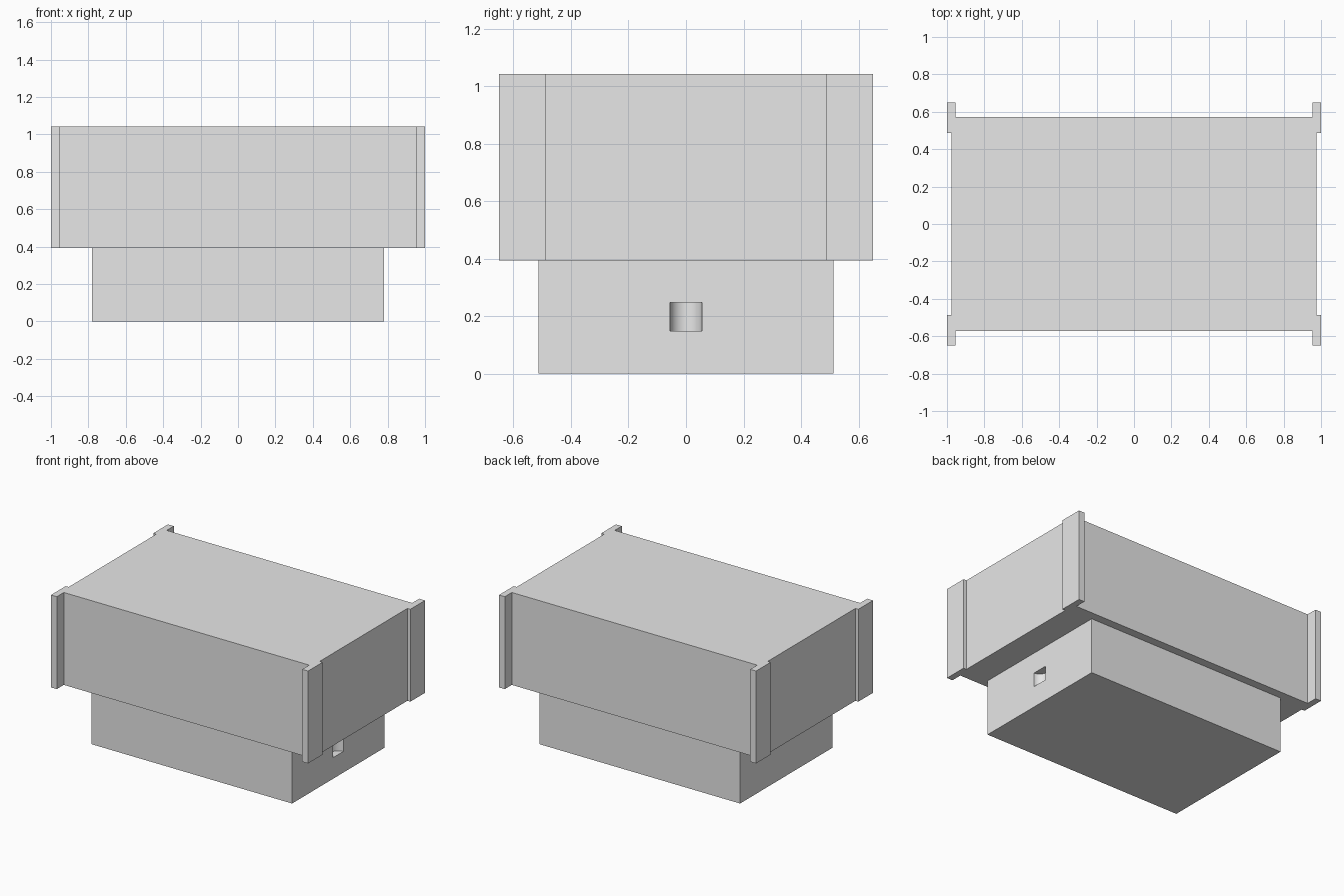
import bpy, bmesh, math

cube = bpy.data.objects.get("Cube")
if cube:
    bpy.data.objects.remove(cube, do_unlink=True)

GREY = (0.8, 0.8, 0.8, 1.0)
grey = bpy.data.materials.new("plain grey")
grey.use_nodes = True
grey.diffuse_color = GREY
grey.node_tree.nodes["Principled BSDF"].inputs["Base Color"].default_value = GREY


def extrude_outline(name, outline, bottom, top):
    """Solid prism from a counter-clockwise plan outline."""
    bm = bmesh.new()
    base = bm.faces.new([bm.verts.new((x, y, bottom)) for x, y in outline])
    side = bmesh.ops.extrude_face_region(bm, geom=[base])["geom"]
    verts = [v for v in side if isinstance(v, bmesh.types.BMVert)]
    bmesh.ops.translate(bm, verts=verts, vec=(0, 0, top - bottom))
    bmesh.ops.recalc_face_normals(bm, faces=bm.faces)
    mesh = bpy.data.meshes.new(name)
    bm.to_mesh(mesh)
    bm.free()
    mesh.materials.append(grey)
    obj = bpy.data.objects.new(name, mesh)
    bpy.context.collection.objects.link(obj)
    return obj


def mirror_corner(corner):
    """Full outline from the points of the +x +y corner."""
    half = corner + [(-x, y) for x, y in reversed(corner)]
    return half + [(-x, -y) for x, y in half]


# Upper body with a thin flange at each corner
corner = [(0.977, 0.487), (1.0, 0.487), (1.0, 0.65), (0.955, 0.65), (0.955, 0.572)]
extrude_outline("upper_body", mirror_corner(corner), 0.393, 1.043)

# Narrower base
base = extrude_outline("base", mirror_corner([(0.78, 0.513)]), 0, 0.393)

# Rounded finger notch in the +x side of the base
RADIUS, STEPS = 0.056, 32
circle = [(0.78 + RADIUS * math.cos(math.tau * i / STEPS),
           RADIUS * math.sin(math.tau * i / STEPS)) for i in range(STEPS)]
cutter = extrude_outline("notch_cutter", circle, 0.149, 0.248)
cutter.hide_render = True

cut = base.modifiers.new("notch", "BOOLEAN")
cut.operation = "DIFFERENCE"
cut.solver = "EXACT"
cut.object = cutter
bpy.context.view_layer.objects.active = base
base.select_set(True)
bpy.ops.object.modifier_apply(modifier=cut.name)
bpy.data.objects.remove(cutter, do_unlink=True)
bpy.ops.object.shade_smooth_by_angle(angle=math.radians(30))
